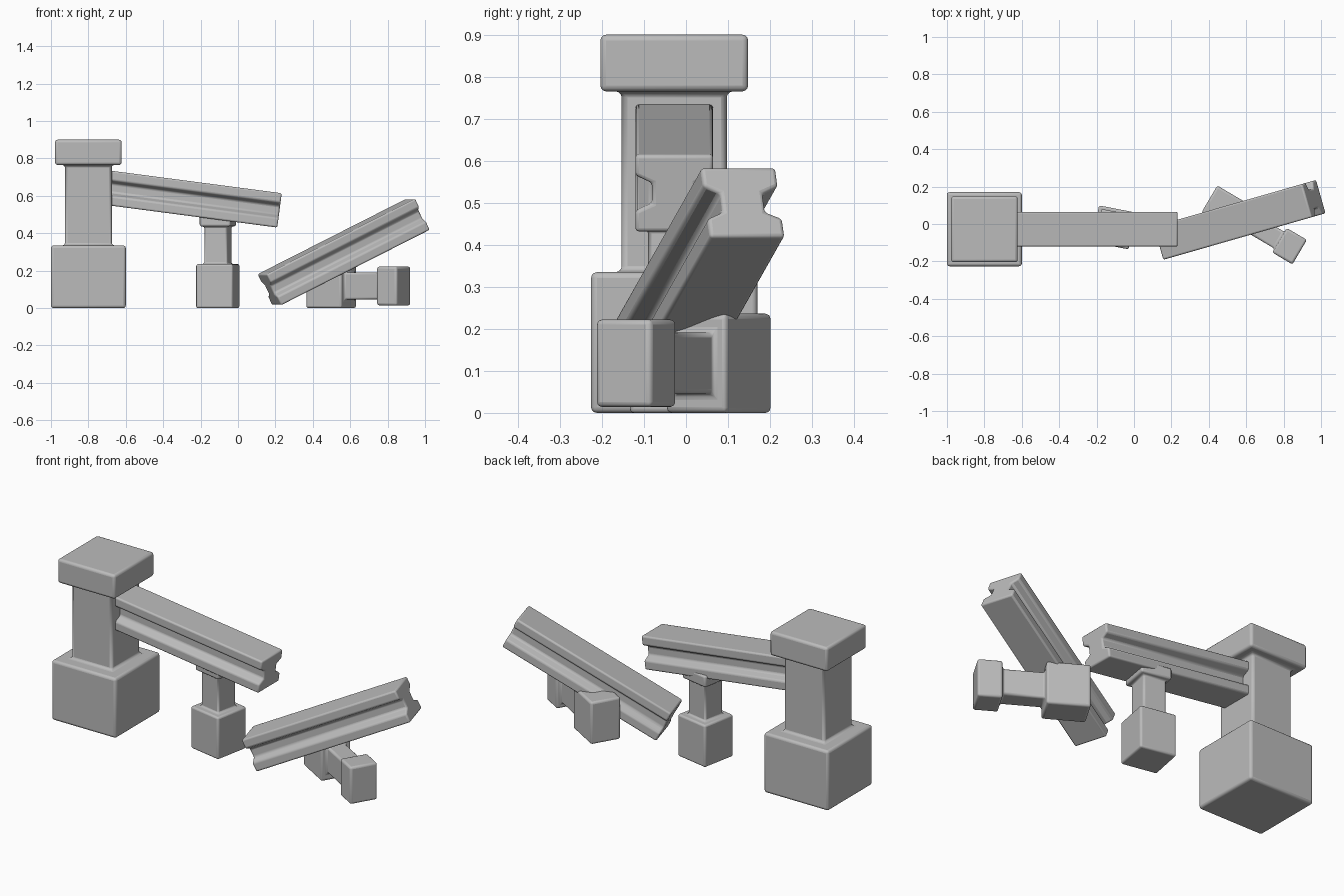
import bpy, bmesh
from math import radians
from mathutils import Matrix

cube = bpy.data.objects.get("Cube")
if cube:
    bpy.data.objects.remove(cube)

stone = bpy.data.materials.new("grey_stone")
stone.use_nodes = True
GREY = (0.5, 0.5, 0.5, 1)
stone.diffuse_color = GREY
stone.node_tree.nodes["Principled BSDF"].inputs["Base Color"].default_value = GREY


def loft(name, rings, matrix, bevel):
    """Skin a stack of closed rings, cap the ends and round every edge."""
    bm = bmesh.new()
    loops = [[bm.verts.new(p) for p in ring] for ring in rings]
    for low, high in zip(loops, loops[1:]):
        for i in range(len(low)):
            j = (i + 1) % len(low)
            bm.faces.new((low[i], low[j], high[j], high[i]))
    bm.faces.new(loops[0][::-1])
    bm.faces.new(loops[-1])
    bmesh.ops.recalc_face_normals(bm, faces=bm.faces)
    mesh = bpy.data.meshes.new(name)
    bm.to_mesh(mesh)
    bm.free()
    mesh.materials.append(stone)
    obj = bpy.data.objects.new(name, mesh)
    bpy.context.collection.objects.link(obj)
    obj.matrix_world = matrix
    mod = obj.modifiers.new("rounded_edges", 'BEVEL')
    mod.width = bevel
    mod.segments = 3
    mod.limit_method = 'ANGLE'
    mod.angle_limit = radians(25)
    bpy.ops.object.select_all(action='DESELECT')
    bpy.context.view_layer.objects.active = obj
    obj.select_set(True)
    bpy.ops.object.shade_smooth_by_angle(angle=radians(40))
    return obj


def post(name, blocks, matrix, bevel):
    """Stacked blocks: (half x, half y, bottom, top) for base, shaft and cap."""
    rings = []
    for hx, hy, low, high in blocks:
        for z in (low, high):
            rings.append([(-hx, -hy, z), (hx, -hy, z), (hx, hy, z), (-hx, hy, z)])
    return loft(name, rings, matrix, bevel)


def beam(name, length, matrix):
    """Square beam along x with a trapezoid groove down each side."""
    h, lip, floor, depth = 0.0925, 0.042, 0.024, 0.04
    side = [(h, -h), (h, -lip), (h - depth, -floor),
            (h - depth, floor), (h, lip), (h, h)]
    section = side + [(-y, -z) for y, z in side]
    rings = [[(x, y, z) for y, z in section] for x in (-length / 2, length / 2)]
    return loft(name, rings, matrix, 0.009)


def place(x, y, z, turn=0, tilt=0):
    return (Matrix.Translation((x, y, z)) @ Matrix.Rotation(radians(turn), 4, 'Z')
            @ Matrix.Rotation(radians(tilt), 4, 'Y'))


# Standing posts
post("tall_post", [(0.2, 0.198, 0, 0.335), (0.125, 0.125, 0.335, 0.765),
                   (0.178, 0.176, 0.765, 0.9)], place(-0.8, -0.028, 0), 0.014)
post("short_post", [(0.1, 0.1, 0, 0.235), (0.063, 0.063, 0.235, 0.437),
                    (0.084, 0.084, 0.437, 0.5)], place(-0.108, -0.018, 0, -11), 0.01)

# Toppled post, lying along its own axis
post("fallen_post", [(0.118, 0.083, -0.11, 0.11), (0.073, 0.052, 0.11, 0.325),
                     (0.104, 0.076, 0.325, 0.45)],
     place(0.498, 0.078, 0.118, -30.5, 90), 0.013)

# Beams
beam("leaning_beam", 0.96, place(-0.254, -0.028, 0.585, 0, 7.5))
beam("fallen_beam", 0.92, place(0.565, 0.022, 0.3, 16, -26))
